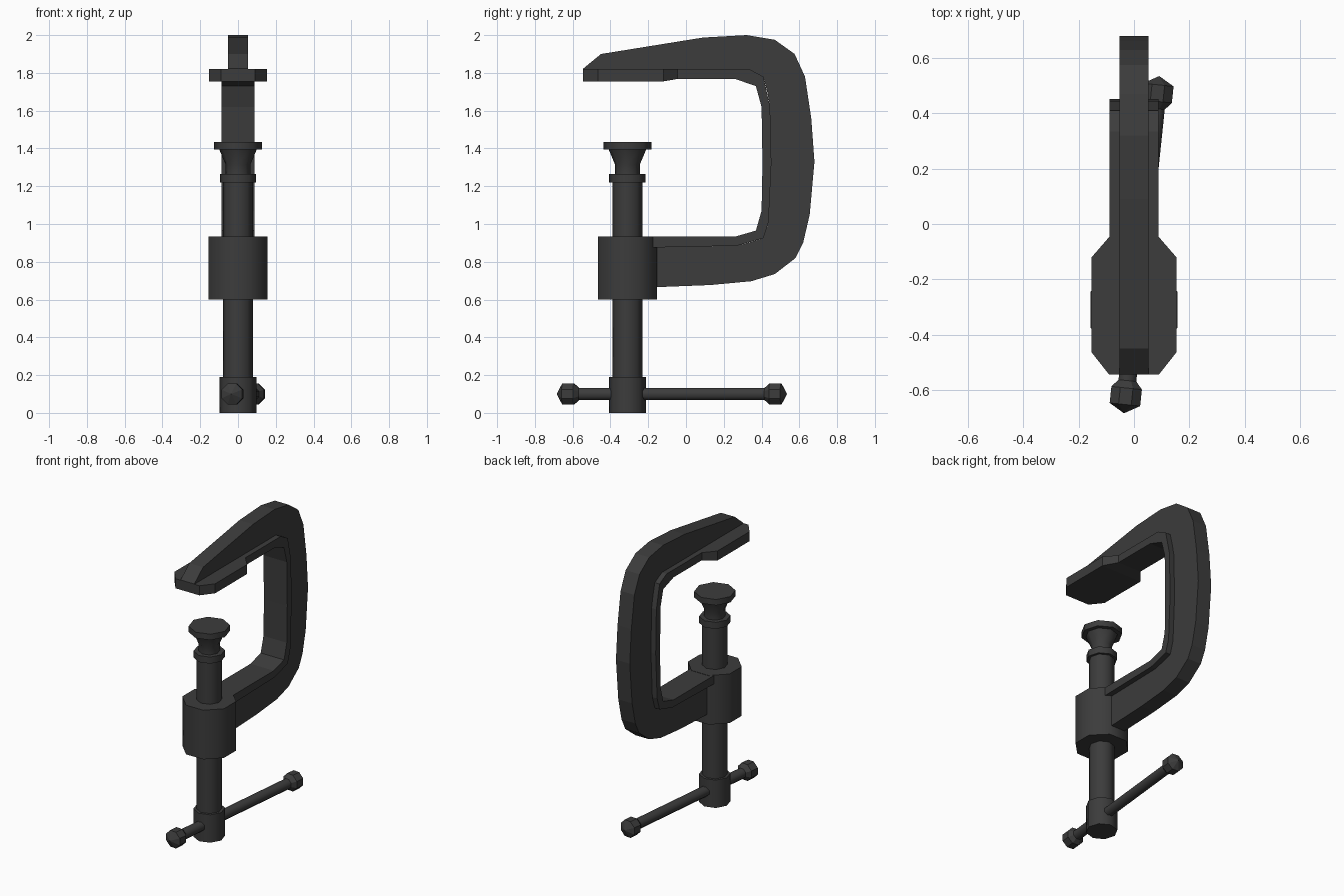
import bpy, bmesh, math
from mathutils import Matrix

if "Cube" in bpy.data.objects:
    bpy.data.objects.remove(bpy.data.objects["Cube"])

iron = bpy.data.materials.new("dark_iron")
iron.diffuse_color = (0.045, 0.045, 0.045, 1)
iron.use_nodes = True
iron.node_tree.nodes["Principled BSDF"].inputs["Base Color"].default_value = iron.diffuse_color


def finish(name, bm, smooth=None):
    bmesh.ops.recalc_face_normals(bm, faces=bm.faces)
    me = bpy.data.meshes.new(name)
    bm.to_mesh(me)
    bm.free()
    ob = bpy.data.objects.new(name, me)
    bpy.context.collection.objects.link(ob)
    me.materials.append(iron)
    if smooth:
        bpy.ops.object.select_all(action='DESELECT')
        ob.select_set(True)
        bpy.context.view_layer.objects.active = ob
        bpy.ops.object.shade_smooth_by_angle(angle=math.radians(smooth))
    return ob


def band(name, outer, inner, half):
    """Strip between two matching (y, z) paths, given thickness in x."""
    bm = bmesh.new()
    rings = [[bm.verts.new((x, y, z)) for x, (y, z) in
              ((-half, o), (half, o), (half, i), (-half, i))]
             for o, i in zip(outer, inner)]
    for a, b in zip(rings, rings[1:]):
        for k in range(4):
            n = (k + 1) % 4
            bm.faces.new((a[k], a[n], b[n], b[k]))
    bm.faces.new(rings[0])
    bm.faces.new(rings[-1])
    return finish(name, bm)


def lathe(name, profile, matrix, turn=0.0, sides=8, smooth=None):
    """Revolve (radius, height) points about local z."""
    bm = bmesh.new()
    rings = []
    for r, h in profile:
        rings.append([bm.verts.new((r * math.cos(turn + k * math.tau / sides),
                                    r * math.sin(turn + k * math.tau / sides), h))
                      for k in range(sides)])
    for a, b in zip(rings, rings[1:]):
        for k in range(sides):
            n = (k + 1) % sides
            bm.faces.new((a[k], a[n], b[n], b[k]))
    bm.faces.new(rings[0])
    bm.faces.new(rings[-1])
    bmesh.ops.remove_doubles(bm, verts=bm.verts, dist=1e-4)
    bm.transform(matrix)
    return finish(name, bm, smooth)


# C-shaped frame: narrow web outside, wider flange lining the inside
outer = [(-0.545, 1.822), (-0.45, 1.9), (0.09, 1.987), (0.32, 2.0), (0.47, 1.975),
         (0.575, 1.9), (0.63, 1.78), (0.663, 1.56), (0.68, 1.33), (0.655, 1.05),
         (0.62, 0.9), (0.58, 0.82), (0.47, 0.735), (0.345, 0.697), (0.13, 0.677),
         (-0.25, 0.662)]
mid = [(-0.545, 1.82), (-0.45, 1.82), (0.09, 1.82), (0.335, 1.82), (0.37, 1.80),
       (0.41, 1.78), (0.43, 1.70), (0.445, 1.62), (0.452, 1.32), (0.437, 1.01),
       (0.423, 0.965), (0.41, 0.925), (0.34, 0.904), (0.27, 0.885), (0.13, 0.882),
       (-0.25, 0.874)]
band("frame_web", outer, mid, 0.052)

flange_out = [(-0.1, 1.82), (0.335, 1.82), (0.41, 1.78), (0.445, 1.62), (0.452, 1.32),
              (0.437, 1.01), (0.41, 0.925), (0.27, 0.885), (-0.25, 0.874)]
flange_in = [(-0.1, 1.768), (0.26, 1.768), (0.37, 1.73), (0.40, 1.62), (0.405, 1.32),
             (0.40, 1.07), (0.37, 0.965), (0.26, 0.933), (-0.25, 0.933)]
band("frame_flange", flange_out, flange_in, 0.088)

# Fixed jaw plate with clipped corners
bm = bmesh.new()
rows = []
for y, w, low in ((-0.545, 0.09, 1.755), (-0.465, 0.153, 1.755),
                  (-0.12, 0.153, 1.755), (-0.045, 0.088, 1.768)):
    rows.append([bm.verts.new(c) for c in
                 ((-w, y, low), (w, y, low), (w, y, 1.82), (-w, y, 1.82))])
for a, b in zip(rows, rows[1:]):
    for k in range(4):
        bm.faces.new((a[k], a[(k + 1) % 4], b[(k + 1) % 4], b[k]))
bm.faces.new(rows[0])
bm.faces.new(rows[-1])
finish("fixed_jaw", bm)

# Collar that carries the screw
axis = Matrix.Translation((0, -0.31, 0))
lathe("screw_collar", [(0.17, 0.6), (0.17, 0.935)], axis, math.pi / 8, smooth=50)

# Screw with base, ring, neck and swivel pad
tilt = math.atan2(0.115, 1.1)
lathe("screw", [(0.098, 0), (0.098, 0.19), (0.08, 0.19), (0.08, 1.22), (0.097, 1.22),
                (0.097, 1.265), (0.066, 1.265), (0.066, 1.315), (0.1, 1.395),
                (0.128, 1.395), (0.128, 1.435)], axis, -tilt, smooth=50)

# Sliding handle bar with faceted knobs at both ends
bar = (Matrix.Translation((0.003, -0.31, 0.1)) @ Matrix.Rotation(-tilt, 4, 'Z')
       @ Matrix.Rotation(-math.pi / 2, 4, 'X'))
lathe("handle_bar", [(0.035, -0.3), (0.035, 0.77)], bar, math.pi / 8, smooth=50)
knob = [(0.034, -0.058), (0.06, -0.03), (0.06, 0.03), (0.0, 0.062)]
for name, pos, s in (("front_knob", -0.315, -1), ("rear_knob", 0.788, 1)):
    lathe(name, [(r, pos + s * h) for r, h in knob], bar, math.pi / 8)
